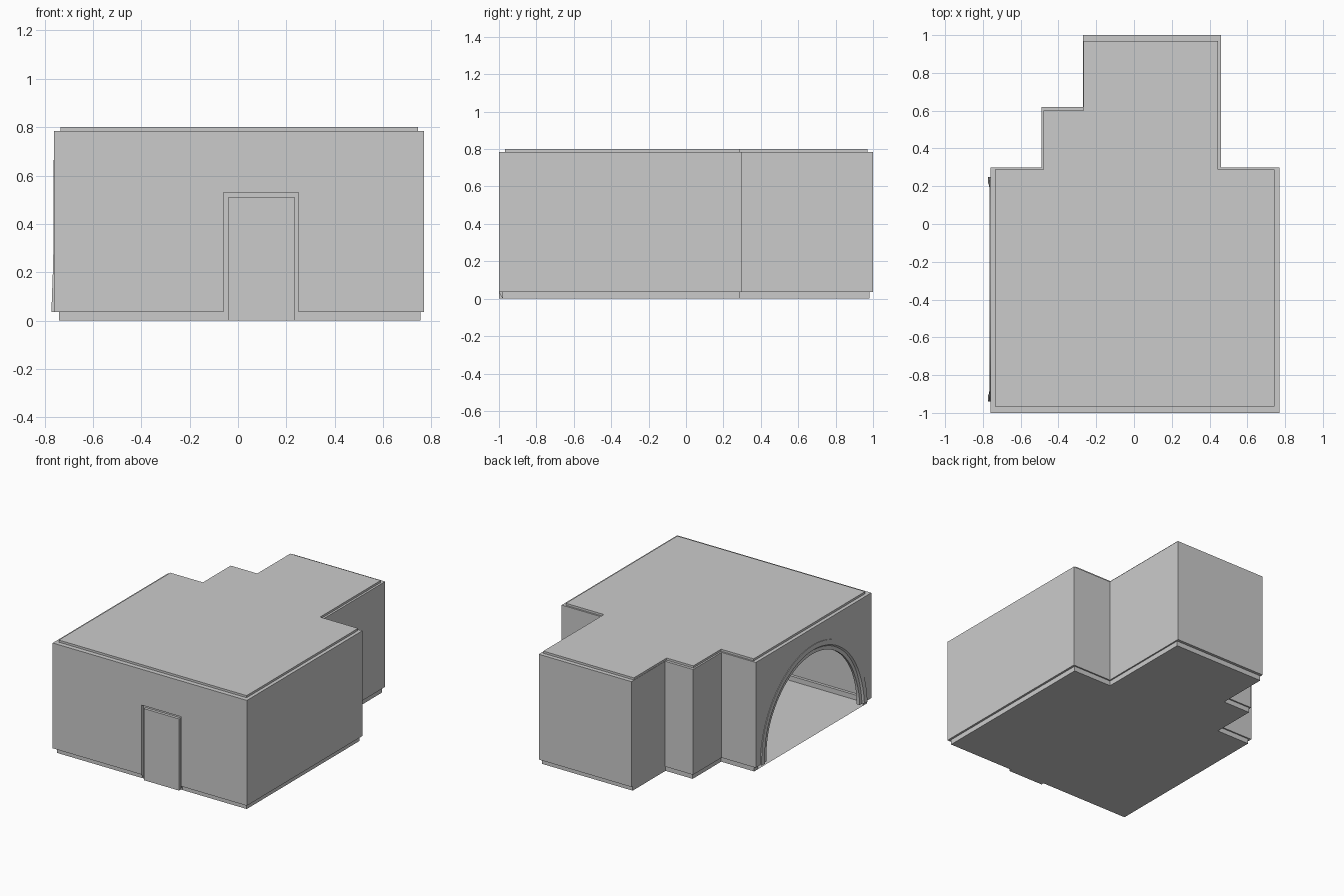
import bpy
import math

if "Cube" in bpy.data.objects:
    bpy.data.objects.remove(bpy.data.objects["Cube"])

BASE_Z, TOP_Z, CEIL_Z = 0.035, 0.785, 0.80

# Footprint, counter-clockwise from the front left corner
PLAN = [(-.76, -1), (.77, -1), (.77, .30), (.46, .30), (.46, 1),
        (-.27, 1), (-.27, .62), (-.49, .62), (-.49, .30), (-.76, .30)]
N = len(PLAN)


def inset(dist):
    """Move every axis-aligned edge inwards by its own distance."""
    out = []
    for i, (x, y) in enumerate(PLAN):
        for e in (i - 1, i):
            a, b = PLAN[e % N], PLAN[(e + 1) % N]
            dx, dy = b[0] - a[0], b[1] - a[1]
            length = math.hypot(dx, dy)
            x -= dy / length * dist[e]
            y += dx / length * dist[e]
        out.append((x, y))
    return out


def make(name, verts, faces):
    mesh = bpy.data.meshes.new(name)
    mesh.from_pydata(verts, [], faces)
    mesh.update()
    ob = bpy.data.objects.new(name, mesh)
    bpy.context.collection.objects.link(ob)
    return ob


def make_polys(name, polys):
    verts, faces = [], []
    for p in polys:
        faces.append(range(len(verts), len(verts) + len(p)))
        verts += p
    return make(name, verts, [list(f) for f in faces])


def at(p, z):
    return (p[0], p[1], z)


floor_plan = inset([.02, .015, .01, .01, .02, .004, .01, .01, .01, .02])
ceil_plan = inset([.033, .025, .012, .015, .03, .002, .02, .012, .012, .025])

# Openings: front door and left archway
DOOR_L, DOOR_R, DOOR_TOP = -.06, .25, .53
ARCH_Y, ARCH_A, ARCH_H, STEPS = -.345, .595, .63, 40


def arch(shrink, t):
    return (ARCH_Y + (ARCH_A - shrink) * math.cos(t),
            BASE_Z + (ARCH_H - shrink) * math.sin(t))


angles = [math.pi * k / STEPS for k in range(STEPS + 1)]
notches = {
    0: [(DOOR_L, -1, BASE_Z), (DOOR_L, -1, DOOR_TOP),
        (DOOR_R, -1, DOOR_TOP), (DOOR_R, -1, BASE_Z)],
    9: [(-.76, *arch(.005, t)) for t in angles],
}

# Wall sheets, stepped skirting and stepped ceiling edge
walls, skirting, cornice = [], [], []
for i in range(N):
    j = (i + 1) % N
    a, b = PLAN[i], PLAN[j]
    fa, fb, ca, cb = floor_plan[i], floor_plan[j], ceil_plan[i], ceil_plan[j]
    notch = notches.get(i, [])
    walls.append([at(a, BASE_Z)] + notch + [at(b, BASE_Z), at(b, TOP_Z), at(a, TOP_Z)])
    cornice.append([at(a, TOP_Z), at(b, TOP_Z), at(cb, TOP_Z), at(ca, TOP_Z)])
    cornice.append([at(ca, TOP_Z), at(cb, TOP_Z), at(cb, CEIL_Z), at(ca, CEIL_Z)])
    runs = [(a, b, fa, fb)]
    if notch:
        p, q = notch[0][:2], notch[-1][:2]
        fp, fq = ((p[0], fa[1]), (q[0], fa[1])) if i == 0 else ((fa[0], p[1]), (fa[0], q[1]))
        runs = [(a, p, fa, fp), (q, b, fq, fb)]
    for s, e, fs, fe in runs:
        skirting.append([at(fs, BASE_Z), at(fe, BASE_Z), at(e, BASE_Z), at(s, BASE_Z)])
        skirting.append([at(fs, 0), at(fe, 0), at(fe, BASE_Z), at(fs, BASE_Z)])
make_polys("walls", walls)
make_polys("skirting", skirting)
make_polys("cornice", cornice)
make_polys("ceiling", [[at(p, CEIL_Z) for p in ceil_plan]])
make_polys("floor", [[at(p, 0) for p in reversed(floor_plan)]])


# Door: trim recessed behind the wall, panel flush with it
def door_path(l, r, top, y, bottom=0):
    return [(l, y, bottom), (l, y, top), (r, y, top), (r, y, bottom)]


loops = [door_path(DOOR_L, DOOR_R, DOOR_TOP, -1),
         door_path(DOOR_L, DOOR_R, DOOR_TOP, -.98),
         door_path(-.042, .235, .51, -.98),
         door_path(-.042, .235, .51, -1)]
loops[0][0] = (DOOR_L, -1, BASE_Z)
loops[0][3] = (DOOR_R, -1, BASE_Z)
make_polys("door_trim", [[p[k], p[k + 1], q[k + 1], q[k]]
                         for p, q in zip(loops[:2], loops[1:3]) for k in range(3)])
panel = loops[3]
make_polys("door_panel", [panel[::-1]] + [
    [loops[2][k], loops[2][(k + 1) % 4], panel[(k + 1) % 4], panel[k]] for k in range(4)])

# Arch trim: section (shrink, x) swept along the half ellipse, flared at the feet
SECTION = [(0, -.735), (0, -.764), (.035, -.764), (.045, -.752), (.07, -.752), (.07, -.735)]
M = len(SECTION)
verts = []
for t in angles:
    for shrink, x in SECTION:
        y, z = arch(shrink, t)
        flare = .009 * max(0, 1 - z / .25) if x < -.74 else 0
        verts.append((x - flare, y, z))
faces = [[k * M + s, k * M + (s + 1) % M, (k + 1) * M + (s + 1) % M, (k + 1) * M + s]
         for k in range(STEPS) for s in range(M)]
faces += [list(range(M))[::-1], [STEPS * M + s for s in range(M)]]
trim = make("arch_trim", verts, faces)
bpy.context.view_layer.objects.active = trim
trim.select_set(True)
bpy.ops.object.shade_smooth_by_angle(angle=math.radians(30))
